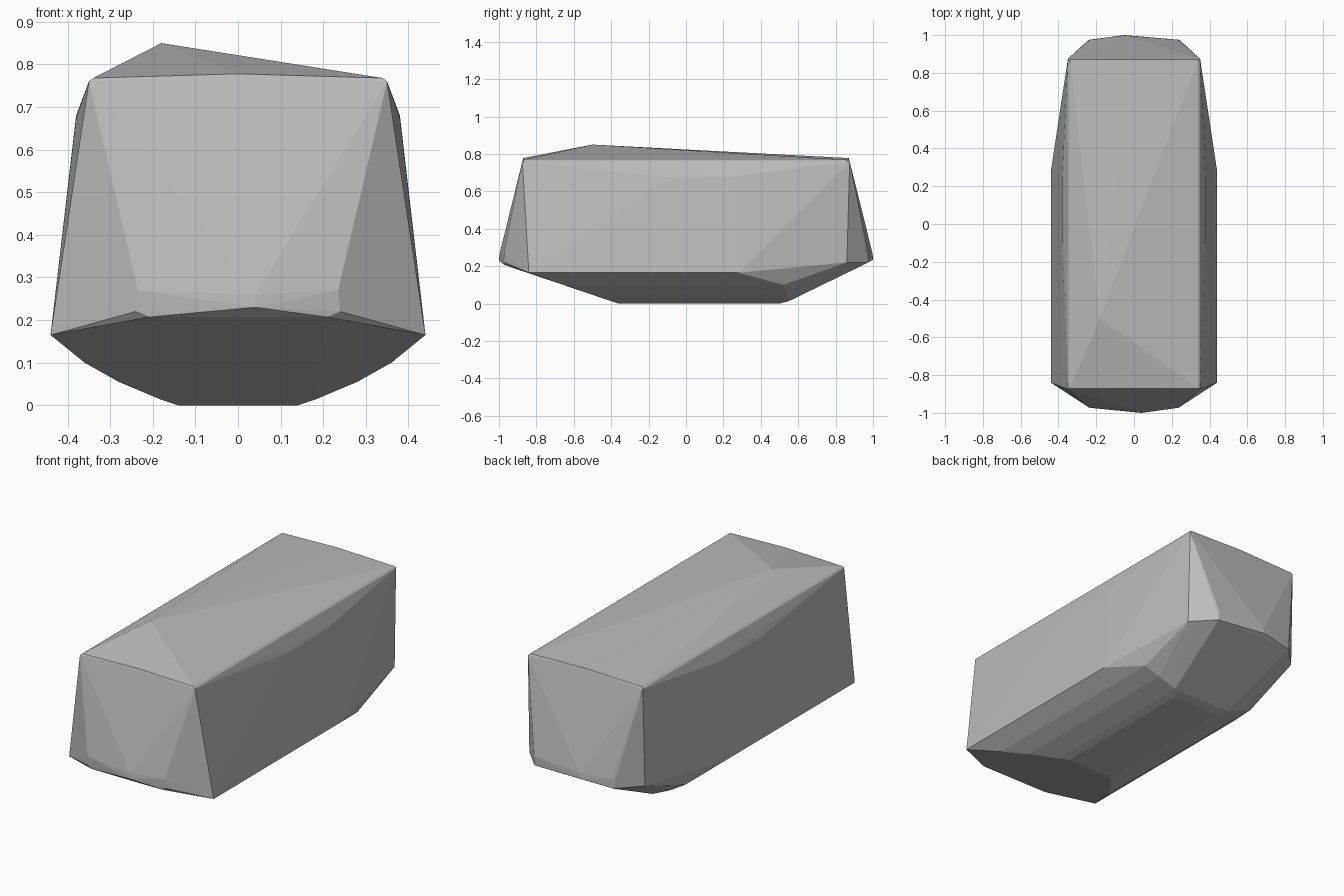
import bpy, bmesh

cube = bpy.data.objects.get("Cube")
if cube:
    bpy.data.objects.remove(cube, do_unlink=True)

grey = bpy.data.materials.new("plain_grey")
grey.use_nodes = True
colour = (0.5, 0.5, 0.5, 1)
grey.diffuse_color = colour
grey.node_tree.nodes["Principled BSDF"].inputs["Base Color"].default_value = colour

# corners mirrored across x
paired = [
    # roof rim
    (.35, -.875, .76), (.35, .875, .76), (.34, -.87, .768), (.34, .87, .768),
    # upper side bulge
    (.38, -.1, .675), (.38, .25, .68),
    # widest side line
    (.44, -.84, .165), (.44, .28, .165), (.352, .86, .22),
    # front and back end corners
    (.235, -.973, .27), (.24, -.97, .22), (.21, -.972, .207),
    (.235, .975, .27), (.24, .975, .22),
    # rounded keel
    (.36, -.655, .1), (.28, -.52, .055), (.18, -.4, .013), (.14, -.36, 0),
    (.36, .52, .1), (.28, .54, .055), (.18, .55, .013), (.14, .5, 0),
]
# single points: roof peak, roof rim middles, end tips
single = [(-.18, -.5, .85), (0, -.87, .778), (0, .87, .778),
          (.04, -1, .23), (.04, -.998, .26), (-.05, 1, .235), (-.05, .998, .265)]

# faceted hull around the corner points
bm = bmesh.new()
for x, y, z in paired:
    for side in (-1, 1):
        bm.verts.new((side * x, y, z))
for p in single:
    bm.verts.new(p)
result = bmesh.ops.convex_hull(bm, input=bm.verts[:])
loose = [v for v in bm.verts if not v.link_faces]
bmesh.ops.delete(bm, geom=loose, context='VERTS')
bmesh.ops.recalc_face_normals(bm, faces=bm.faces[:])

mesh = bpy.data.meshes.new("faceted_block")
bm.to_mesh(mesh)
bm.free()
mesh.materials.append(grey)
block = bpy.data.objects.new("faceted_block", mesh)
bpy.context.collection.objects.link(block)
